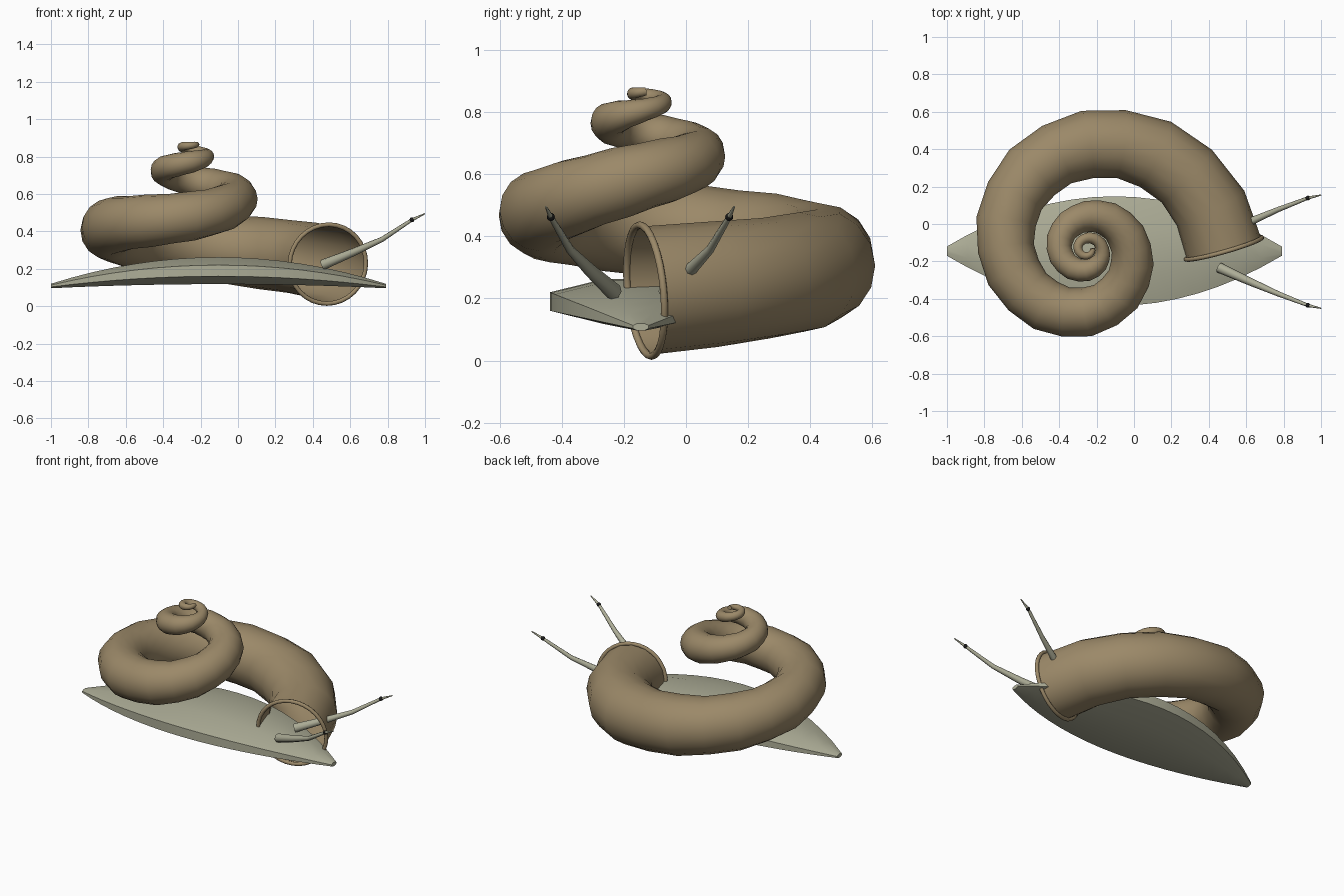
import bpy, bmesh, math
from mathutils import Vector

if "Cube" in bpy.data.objects:
    bpy.data.objects.remove(bpy.data.objects["Cube"])

def material(name, col):
    m = bpy.data.materials.new(name)
    m.diffuse_color = (*col, 1)
    m.use_nodes = True
    m.node_tree.nodes["Principled BSDF"].inputs["Base Color"].default_value = m.diffuse_color
    return m

SHELL = material("shell_brown", (0.33, 0.25, 0.14))
SKIN = material("skin_grey_green", (0.42, 0.42, 0.31))
BLACK = material("eye_black", (0.01, 0.01, 0.01))

def finish(ob, mat, angle):
    ob.data.materials.append(mat)
    bpy.ops.object.select_all(action='DESELECT')
    ob.select_set(True)
    bpy.context.view_layer.objects.active = ob
    bpy.ops.object.shade_smooth_by_angle(angle=math.radians(angle))

def loft(name, rings, mat, cap_start=True, closed=False, angle=50):
    """Skin a list of point rings into one tube."""
    bm = bmesh.new()
    vs = [[bm.verts.new(p) for p in ring] for ring in rings]
    n = len(vs[0])
    pairs = list(zip(vs, vs[1:])) + ([(vs[-1], vs[0])] if closed else [])
    for a, b in pairs:
        for i in range(n):
            j = (i + 1) % n
            bm.faces.new((a[i], a[j], b[j], b[i]))
    if not closed:
        if cap_start:
            bm.faces.new(vs[0][::-1])
        bm.faces.new(vs[-1])
    bmesh.ops.recalc_face_normals(bm, faces=bm.faces)
    me = bpy.data.meshes.new(name)
    bm.to_mesh(me)
    bm.free()
    ob = bpy.data.objects.new(name, me)
    bpy.context.collection.objects.link(ob)
    finish(ob, mat, angle)
    return ob

def ring(c, tangent, r, n):
    t = tangent.normalized()
    side = t.cross(Vector((0, 0, 1))).normalized()
    up = side.cross(t)
    return [c + r * (math.cos(a) * side + math.sin(a) * up)
            for a in (2 * math.pi * i / n for i in range(n))]

# Shell: spiral tube, (distance from axis, height, tube radius) every quarter turn
AXIS = Vector((-0.25, -0.13, 0))
KEYS = [Vector(k) for k in (
    (.73, .225, .207), (.555, .325, .18), (.435, .425, .153), (.34, .482, .13),
    (.235, .595, .108), (.17, .67, .083), (.15, .73, .068), (.117, .772, .058),
    (.08, .808, .036), (.055, .835, .028), (.05, .852, .024), (.04, .86, .019),
    (.028, .866, .013))]

def key_at(q):
    i = min(int(q), len(KEYS) - 2)
    f = q - i
    b, c = KEYS[i], KEYS[i + 1]
    a = KEYS[i - 1] if i else 2 * b - c
    d = KEYS[i + 2] if i + 2 < len(KEYS) else 2 * c - b
    return b + 0.5 * f * (c - a + f * (2*a - 5*b + 4*c - d + f * (3*(b - c) + d - a)))

def spine(q):
    k = key_at(q)
    a = q * math.pi / 2
    return AXIS + Vector((k[0] * math.cos(a), k[0] * math.sin(a), k[1])), k[2]

STEPS = 5
MOUTH_DIR = Vector((-0.27, 0.95, 0.09)).normalized()
total = STEPS * (len(KEYS) - 1)
rings = []
for s in range(total + 1):
    q = s / STEPS
    c, r = spine(q)
    t = spine(min(q + .05, 12))[0] - spine(max(q - .05, 0))[0]
    bump = 1 + (0.015 if s % 2 else -0.015) * min(1, s / 4)
    rings.append(ring(c, MOUTH_DIR if s == 0 else t, r * bump, 16))
loft("shell", rings, SHELL, cap_start=False, angle=60)

# Shell mouth rim
c0 = spine(0)[0]
bands = [ring(c0 + MOUTH_DIR * 0.012 * math.sin(a), MOUTH_DIR, 0.212 + 0.012 * math.cos(a), 32)
         for a in (2 * math.pi * i / 8 for i in range(8))]
loft("shell_rim", bands, SHELL, closed=True)

# Foot: flattened octagonal body, arched and tapered to both ends
rings = []
for i in range(17):
    t = -1 + i / 8
    k = 1 - t * t
    w, h, z = 0.268 * k + 0.025, 0.06 * k + 0.012, 0.108 + 0.082 * k
    s = 1 / math.cos(math.pi / 8)
    rings.append([Vector((-0.105 + 0.895 * t, -0.145 + s * w * math.cos(a), z + s * h * math.sin(a)))
                  for a in ((j + .5) * math.pi / 4 for j in range(8))])
loft("foot", rings, SKIN, angle=60)

# Tentacles with eyes, mirrored about the body's centre line
PATH = [(.455, .085, .222, .028), (.62, .16, .29, .021), (.77, .225, .357, .014),
        (.93, .287, .462, .009), (1.0, .303, .495, .003)]
for side, label in ((-1, "right"), (1, "left")):
    pts = [Vector((x, -0.148 + side * y, z)) for x, y, z, _ in PATH]
    rings = []
    for i, p in enumerate(pts):
        t = pts[min(i + 1, 4)] - pts[max(i - 1, 0)]
        rings.append(ring(p, t, PATH[i][3], 8))
    loft("tentacle_" + label, rings, SKIN)
    bpy.ops.mesh.primitive_uv_sphere_add(segments=12, ring_count=8, radius=0.013, location=pts[3])
    eye = bpy.context.object
    eye.name = "eye_" + label
    finish(eye, BLACK, 60)
